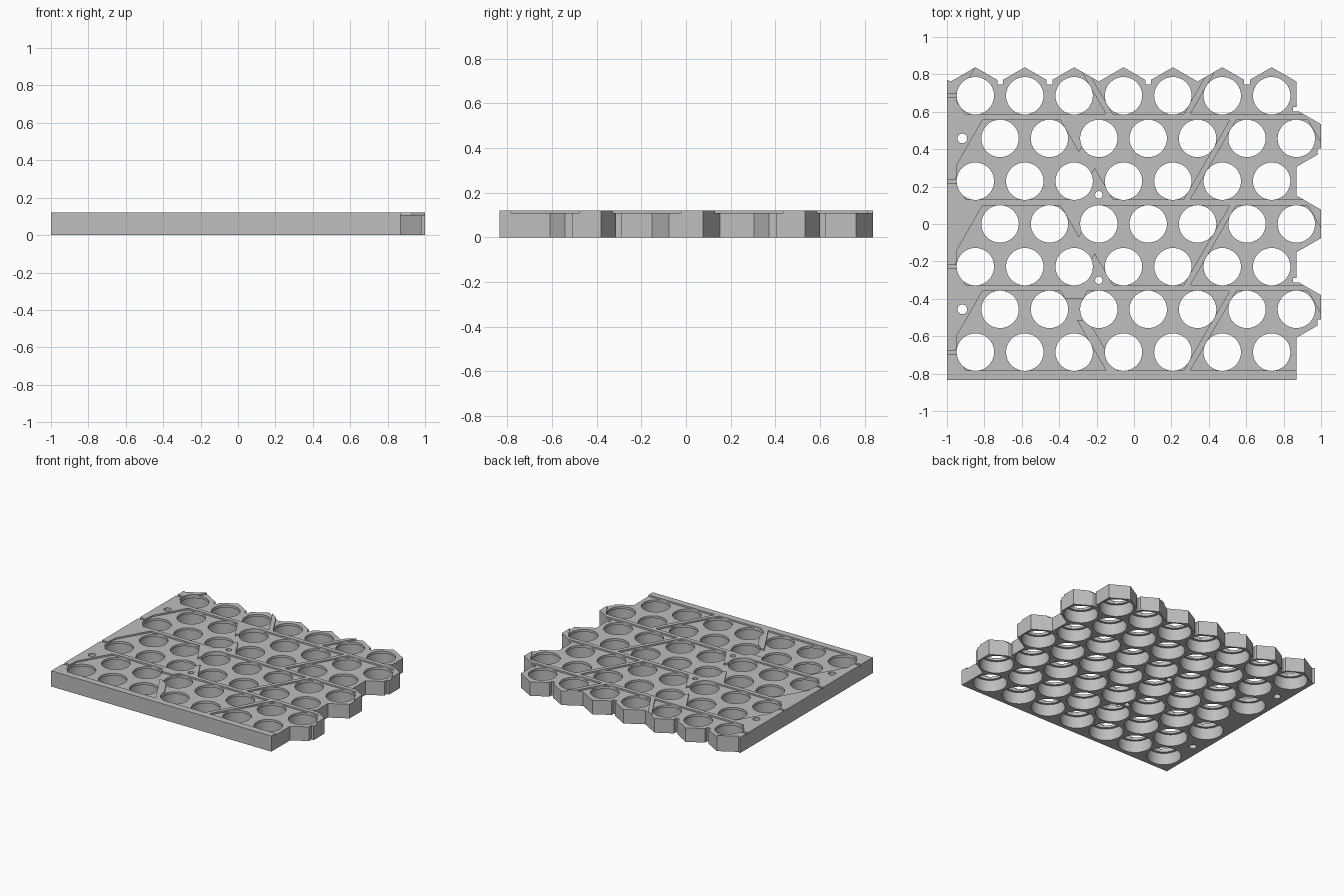
import bpy, bmesh, math

cube = bpy.data.objects.get("Cube")
if cube:
    bpy.data.objects.remove(cube, do_unlink=True)

HEIGHT, FLOOR, LIP = 0.12, 0.108, 0.09
PITCH, ROW = 0.264, 0.2285
HALF, TIP = PITCH / 2, 0.152
X0, Y0 = -0.848, -0.685
SLOPE = HALF / ROW
RIM = 0.098
rows = [Y0 + ROW * j for j in range(7)]
cells = [(X0 + PITCH * i + HALF * (j % 2), y) for j, y in enumerate(rows) for i in range(7)]

grey = bpy.data.materials.new("light_grey")
grey.use_nodes = True
colour = (0.52, 0.52, 0.52, 1)
grey.diffuse_color = colour
grey.node_tree.nodes["Principled BSDF"].inputs["Base Color"].default_value = colour


def prisms(name, outlines, low, high):
    """One object made of upright prisms, one for each outline."""
    bm = bmesh.new()
    for pts in outlines:
        face = bm.faces.new([bm.verts.new((x, y, low)) for x, y in pts])
        out = bmesh.ops.extrude_face_region(bm, geom=[face])
        verts = [v for v in out["geom"] if isinstance(v, bmesh.types.BMVert)]
        bmesh.ops.translate(bm, vec=(0, 0, high - low), verts=verts)
    bmesh.ops.recalc_face_normals(bm, faces=bm.faces)
    mesh = bpy.data.meshes.new(name)
    bm.to_mesh(mesh)
    bm.free()
    mesh.materials.append(grey)
    obj = bpy.data.objects.new(name, mesh)
    bpy.context.collection.objects.link(obj)
    return obj


def circle(x, y, r, n=48):
    return [(x + r * math.cos(math.tau * k / n), y + r * math.sin(math.tau * k / n))
            for k in range(n)]


def box(x1, x2, y1, y2):
    return [(x1, y1), (x2, y1), (x2, y2), (x1, y2)]


# Plate outline: straight front and left, honeycomb edge on the right and back
right = X0 + PITCH * 6 + HALF
outline = [(-1, -0.835), (right, -0.835)]
for y in rows[1::2]:
    outline += [(right, y - TIP), (right + HALF, y - TIP / 2),
                (right + HALF, y + TIP / 2), (right, y + TIP)]
outline.append((right, rows[-1] + TIP / 2))
for i in reversed(range(7)):
    x = X0 + PITCH * i
    outline += [(x, rows[-1] + TIP), (x - HALF, rows[-1] + TIP / 2)]
outline.append((-1, rows[-1] + TIP / 2 + 0.01))
plate = prisms("cell_holder_plate", [outline], 0, HEIGHT)

# Shallow strip recesses, each spanning two rows of cells
recesses = []
W = 0.018
for p in range(3):
    low, high = rows[2 * p], rows[2 * p + 1]
    B, T = low - RIM, high + RIM

    def ridge(y):
        return X0 + PITCH * 4.5 + SLOPE * (y - low)

    if p == 0:
        upper = [(-0.39, T), (-0.37, T - 0.04), (-0.27, T - 0.04), (-0.25, T)]
        lower = [(-0.09, B), (-0.245, B + 0.27), (-0.305, B + 0.27), (-0.15, B)]
    else:
        upper = [(-0.393, T), (-0.295, T - 0.17), (-0.197, T)]
        lower = [(-0.112, B), (-0.21, B + 0.17), (-0.308, B)]
    recesses.append([(-0.81, T)] + upper + [(ridge(T) - W, T), (ridge(B) - W, B)] + lower
                    + [(-0.9, B), (-0.952, B + 0.1), (-0.945, T - 0.235)])
    recesses.append([(ridge(T) + W, T), (0.93, T), (1.02, T - 0.156),
                     (1.02, B), (ridge(B) + W, B)])

# Single-row recesses along the back
B, T, mid = rows[-1] - RIM, 0.87, rows[-1]
left_ridge, right_ridge = X0 + PITCH * 2.5, X0 + PITCH * 4.5


def slant(x, y, sign):
    return (x + sign * SLOPE * (y - mid), y)


recesses += [
    [(-0.9, B), slant(left_ridge - W, B, -1), slant(left_ridge - W, T, -1),
     (-0.83, T), (-0.95, mid - 0.03)],
    [slant(left_ridge + W, B, -1), slant(right_ridge - W, B, 1),
     slant(right_ridge - W, T, 1), slant(left_ridge + W, T, -1)],
    [slant(right_ridge + W, B, 1), (1.02, B), (1.02, T), slant(right_ridge + W, T, 1)],
]

# Wire slots at the left edge
slots = [box(-1.02, -0.935, y - 0.01, y + 0.01) for y in rows[::2]]

# Small notches in the honeycomb edge
notches = [box(X0 + PITCH * k - 0.015, X0 + PITCH * k + 0.015, 0.745, 0.85)
           for k in (0.5, 1.5, 3.5, 5.5)]
for y in (rows[1], rows[5]):
    notches.append(box(0.982, 1.05, y - 0.09, y - 0.055))
    notches.append(box(0.85, 0.885, y + 0.143, y + 0.167))

# Cell bores with a narrower top opening, and screw holes
screws = [(-0.918, rows[1], 0.026), (-0.918, rows[5], 0.026),
          (-0.188, rows[2] - 0.073, 0.02), (-0.188, rows[4] - 0.073, 0.02)]
cutters = [
    prisms("recess_cutter", recesses, FLOOR, 0.2),
    prisms("slot_cutter", slots, FLOOR, 0.21),
    prisms("notch_cutter", notches, -0.1, 0.2),
    prisms("bore_cutter", [circle(x, y, 0.119) for x, y in cells], -0.1, LIP),
    prisms("opening_cutter", [circle(x, y, 0.1) for x, y in cells], LIP - 0.04, 0.2),
    prisms("screw_cutter", [circle(x, y, r, 24) for x, y, r in screws], -0.1, 0.2),
]
bpy.context.view_layer.objects.active = plate
for cutter in cutters:
    mod = plate.modifiers.new(cutter.name, "BOOLEAN")
    mod.operation, mod.solver, mod.object = "DIFFERENCE", "EXACT", cutter
    bpy.ops.object.modifier_apply(modifier=mod.name)
    bpy.data.objects.remove(cutter, do_unlink=True)

bpy.ops.object.select_all(action="DESELECT")
plate.select_set(True)
bpy.ops.object.shade_smooth_by_angle(angle=math.radians(25))
